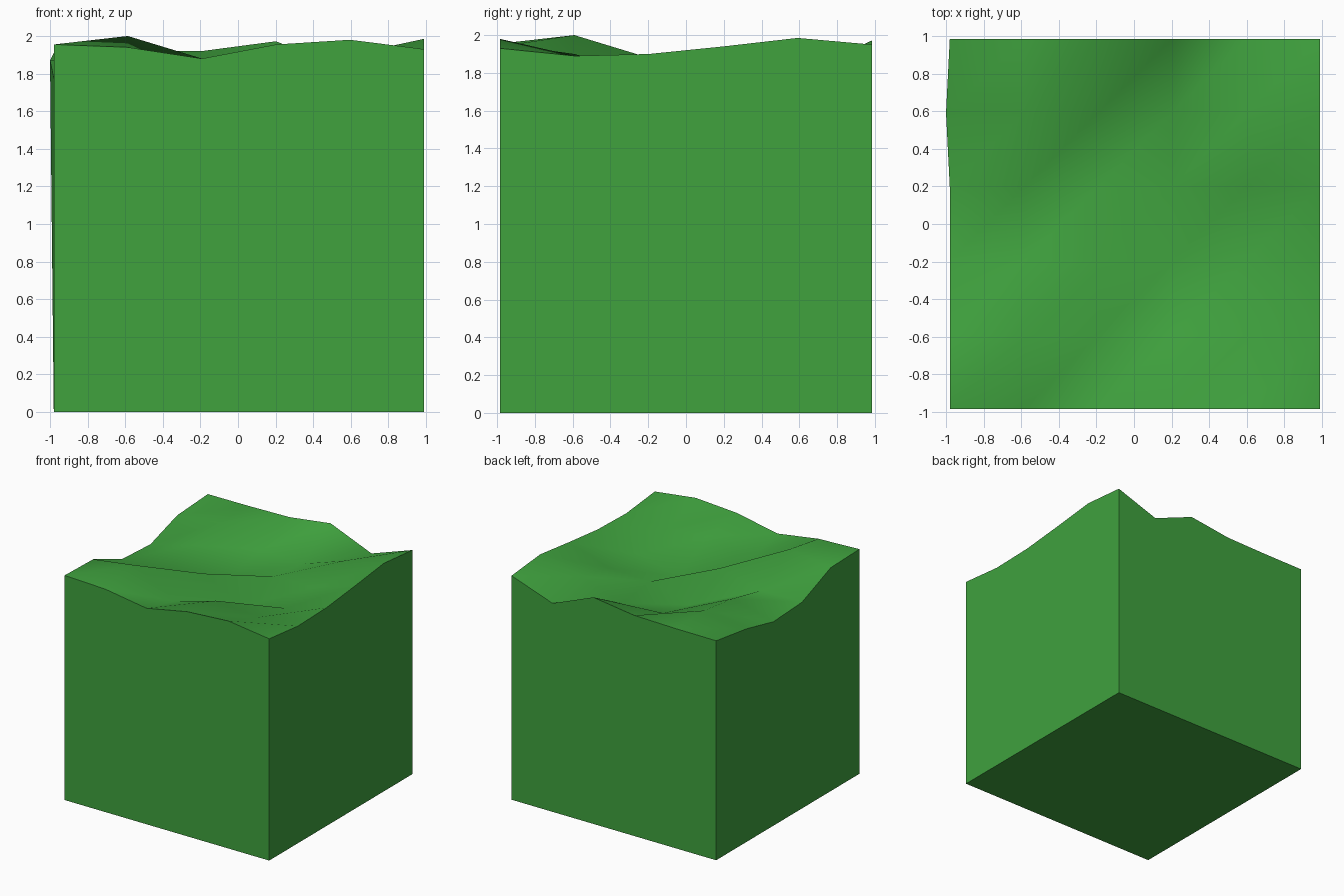
import bpy, bmesh

if "Cube" in bpy.data.objects:
    bpy.data.objects.remove(bpy.data.objects["Cube"])

# One grass-green material
green = bpy.data.materials.new("grass_green")
green.diffuse_color = (0.05, 0.36, 0.048, 1)
green.use_nodes = True
green.node_tree.nodes["Principled BSDF"].inputs["Base Color"].default_value = green.diffuse_color

# Surface heights: rows run front to back, columns left to right
H = [
    [1.955, 1.94, 1.88, 1.955, 1.98, 1.93],
    [1.945, 2.00, 1.79, 1.90, 1.86, 1.89],
    [1.795, 1.79, 1.88, 1.70, 1.79, 1.90],
    [1.775, 1.87, 1.71, 1.81, 1.82, 1.94],
    [1.87, 1.917, 1.79, 1.77, 1.90, 1.985],
    [1.91, 1.912, 1.92, 1.972, 1.815, 1.95],
]
N = 6
X0, X1, Y = -0.98, 0.99, 0.985

bm = bmesh.new()


def pos(i, j):
    return X0 + (X1 - X0) * i / (N - 1), -Y + 2 * Y * j / (N - 1)


# Rolling top, split along one diagonal direction
top = [[bm.verts.new((*pos(i, j), H[j][i])) for i in range(N)] for j in range(N)]
top[4][0].co.x = -1.0  # slight bulge on the left rim
for j in range(N - 1):
    for i in range(N - 1):
        a, b = top[j][i], top[j][i + 1]
        c, d = top[j + 1][i + 1], top[j + 1][i]
        for tri in ((a, b, c), (a, c, d)):
            bm.faces.new(tri).smooth = True

# Straight sides: walk round the rim and drop each edge to the ground
rim = ([(i, 0) for i in range(N - 1)] + [(N - 1, j) for j in range(N - 1)]
       + [(i, N - 1) for i in range(N - 1, 0, -1)] + [(0, j) for j in range(N - 1, 0, -1)])
base = [bm.verts.new((*pos(i, j), 0)) for i, j in rim]
for k in range(len(rim)):
    n = (k + 1) % len(rim)
    (i, j), (p, q) = rim[k], rim[n]
    bm.faces.new((top[j][i], base[k], base[n], top[q][p]))

# Flat underside
bm.faces.new(base[::-1])
bm.normal_update()

# Crisp edge between the top and the sides
for e in bm.edges:
    if len({f.smooth for f in e.link_faces}) > 1:
        e.smooth = False

mesh = bpy.data.meshes.new("terrain_block")
bm.to_mesh(mesh)
bm.free()
mesh.materials.append(green)
obj = bpy.data.objects.new("terrain_block", mesh)
bpy.context.collection.objects.link(obj)
